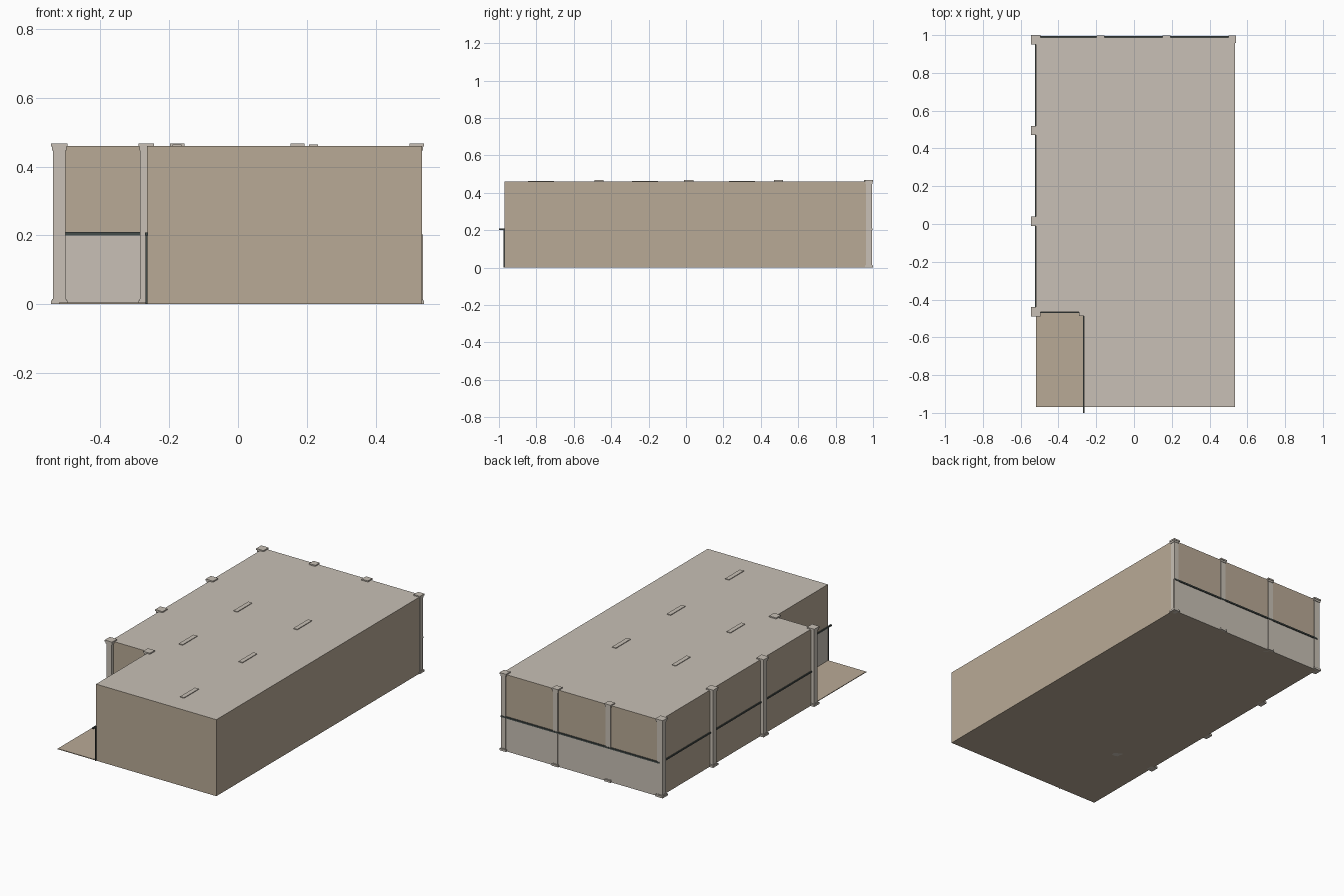
import bpy, bmesh

if "Cube" in bpy.data.objects:
    bpy.data.objects.remove(bpy.data.objects["Cube"])

def mat(name, c):
    m = bpy.data.materials.new(name)
    m.diffuse_color = (*c, 1)
    m.use_nodes = True
    m.node_tree.nodes["Principled BSDF"].inputs["Base Color"].default_value = m.diffuse_color
    return m

TAN = mat("tan_wall", (0.485, 0.40, 0.305))
STONE = mat("pale_stone", (0.58, 0.53, 0.465))
METAL = mat("dark_rail", (0.06, 0.075, 0.07))

def finish(name, bm, mats):
    me = bpy.data.meshes.new(name)
    bm.to_mesh(me)
    bm.free()
    for m in mats:
        me.materials.append(m)
    ob = bpy.data.objects.new(name, me)
    bpy.context.collection.objects.link(ob)
    return ob

def add_box(bm, x0, x1, y0, y1, z0, z1):
    vs = bmesh.ops.create_cube(bm, size=1)["verts"]
    for v in vs:
        v.co = (x1 if v.co.x > 0 else x0, y1 if v.co.y > 0 else y0, z1 if v.co.z > 0 else z0)

def box(name, m, *b):
    bm = bmesh.new()
    add_box(bm, *b)
    return finish(name, bm, [m])

L, R, F, B = -0.52, 0.535, -0.97, 0.988   # outer walls
NX, NY = -0.265, -0.465                   # notch corner
H = 0.46

# L-shaped room: tan walls, pale roof
bm = bmesh.new()
plan = [(NX, F), (R, F), (R, B), (L, B), (L, NY), (NX, NY)]
base = bm.faces.new([bm.verts.new((x, y, 0)) for x, y in plan])
ext = bmesh.ops.extrude_face_region(bm, geom=[base])
for v in ext["geom"]:
    if isinstance(v, bmesh.types.BMVert):
        v.co.z = H
bmesh.ops.recalc_face_normals(bm, faces=bm.faces)
for f in bm.faces:
    f.material_index = 1 if f.normal.z > 0.5 else 0
finish("room_shell", bm, [TAN, STONE])

# Entrance floor in the notch
box("entrance_floor", TAN, L, NX, F, NY, 0, 0.004)

# Low parapet panels
box("back_parapet", STONE, L, R + 0.003, B, B + 0.002, 0, 0.203)
box("entrance_parapet", STONE, L, NX, NY - 0.002, NY, 0.004, 0.203)
box("side_parapet", STONE, NX - 0.002, NX, F, NY, 0.004, 0.203)

# Columns with stepped base and cap
def column(name, x, y, s, c):
    bm = bmesh.new()
    for h, z0, z1 in ((s, 0, 0.46), (c, 0, 0.011), (c - 0.003, 0.011, 0.015),
                      (c - 0.003, 0.447, 0.458), (c, 0.458, 0.467)):
        add_box(bm, x - h, x + h, y - h, y + h, z0, z1)
    finish(name, bm, [STONE])

for i in range(4):
    column(f"left_column_{i}", L, NY + i * 0.48, 0.018, 0.0245)
for i, x in enumerate((-0.177, 0.173, 0.520)):
    column(f"back_column_{i}", x, 0.978, 0.0155, 0.021)
column("notch_column", -0.267, NY, 0.018, 0.023)

# Handrails
box("back_rail", METAL, L, R, B - 0.002, B + 0.008, 0.2, 0.209)
box("left_rail", METAL, L - 0.005, L + 0.003, NY, B, 0.2, 0.209)
box("entrance_rail", METAL, L, NX, NY - 0.006, NY, 0.2, 0.21)
box("side_rail", METAL, NX - 0.005, NX + 0.003, -1.0, NY, 0.2, 0.209)
box("side_rail_post", METAL, NX - 0.004, NX + 0.002, F - 0.006, F, 0, 0.2)

# Thin roof light housings
for i, (x, y) in enumerate(((0.22, -0.775), (0.22, -0.22), (0.22, 0.30), (-0.178, -0.22), (-0.178, 0.30))):
    box(f"roof_light_{i}", STONE, x - 0.013, x + 0.013, y - 0.07, y + 0.07, H - 0.005, H + 0.004)
